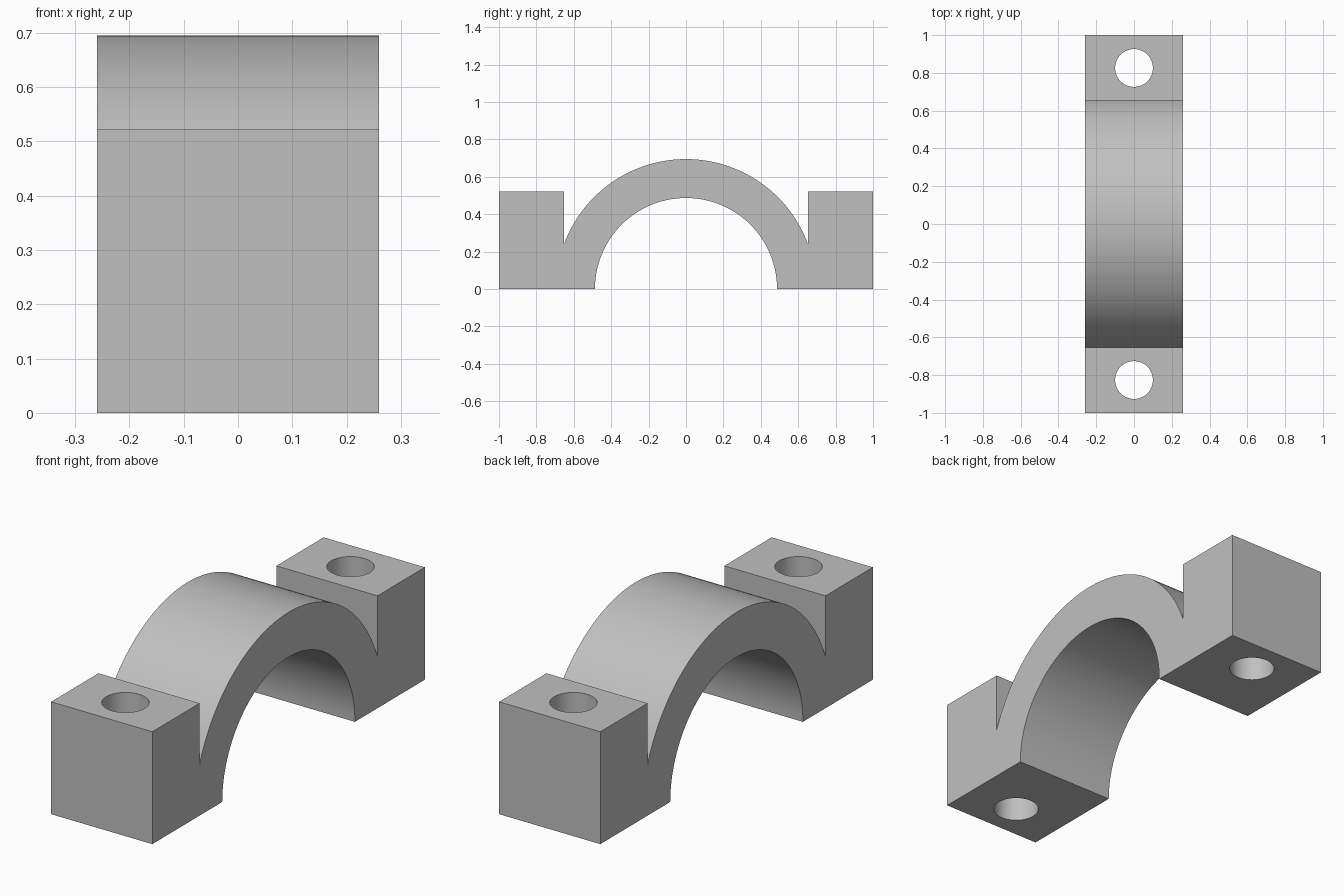
import bpy, bmesh
from math import sin, cos, pi, acos, radians

cube = bpy.data.objects.get("Cube")
if cube:
    bpy.data.objects.remove(cube, do_unlink=True)

HALF_WIDTH, HALF_LENGTH = 0.26, 1.0
OUTER_R, INNER_R = 0.695, 0.487
LUG_INNER, LUG_TOP = 0.653, 0.522
HOLE_Y, HOLE_R = 0.826, 0.1

grey = bpy.data.materials.new("plain grey")
grey.use_nodes = True
colour = (0.53, 0.53, 0.53, 1)
grey.diffuse_color = colour
grey.node_tree.nodes["Principled BSDF"].inputs["Base Color"].default_value = colour


def arc(radius, start, end, steps):
    angles = [start + (end - start) * i / steps for i in range(steps + 1)]
    return [(radius * cos(a), radius * sin(a)) for a in angles]


# Side profile: right lug, outer arch, left lug, inner arch
meet = acos(LUG_INNER / OUTER_R)
profile = [(HALF_LENGTH, 0), (HALF_LENGTH, LUG_TOP), (LUG_INNER, LUG_TOP)]
profile += arc(OUTER_R, meet, pi - meet, 64)
profile += [(-LUG_INNER, LUG_TOP), (-HALF_LENGTH, LUG_TOP), (-HALF_LENGTH, 0)]
profile += arc(INNER_R, pi, 0, 64)

# Clamp body extruded across its width
bm = bmesh.new()
face = bm.faces.new([bm.verts.new((-HALF_WIDTH, y, z)) for y, z in profile])
extruded = bmesh.ops.extrude_face_region(bm, geom=[face])["geom"]
moved = [v for v in extruded if isinstance(v, bmesh.types.BMVert)]
bmesh.ops.translate(bm, verts=moved, vec=(2 * HALF_WIDTH, 0, 0))
bmesh.ops.recalc_face_normals(bm, faces=bm.faces)
mesh = bpy.data.meshes.new("bearing_clamp")
bm.to_mesh(mesh)
bm.free()
mesh.materials.append(grey)
clamp = bpy.data.objects.new("bearing_clamp", mesh)
bpy.context.collection.objects.link(clamp)

# Bolt holes through both lugs
for side in (-1, 1):
    bpy.ops.mesh.primitive_cylinder_add(vertices=64, radius=HOLE_R, depth=2,
                                        location=(0, side * HOLE_Y, 0))
    cutter = bpy.context.object
    cutter.name = "bolt_hole_cutter"
    cutter.hide_render = True
    cutter.data.materials.append(grey)
    bpy.context.view_layer.objects.active = clamp
    cut = clamp.modifiers.new("bolt_hole", "BOOLEAN")
    cut.operation, cut.solver, cut.object = "DIFFERENCE", "EXACT", cutter
    bpy.ops.object.modifier_apply(modifier=cut.name)
    bpy.data.objects.remove(cutter, do_unlink=True)

# Smooth arches and holes, crisp corners
bpy.ops.object.select_all(action="DESELECT")
clamp.select_set(True)
bpy.context.view_layer.objects.active = clamp
bpy.ops.object.shade_smooth_by_angle(angle=radians(30))
